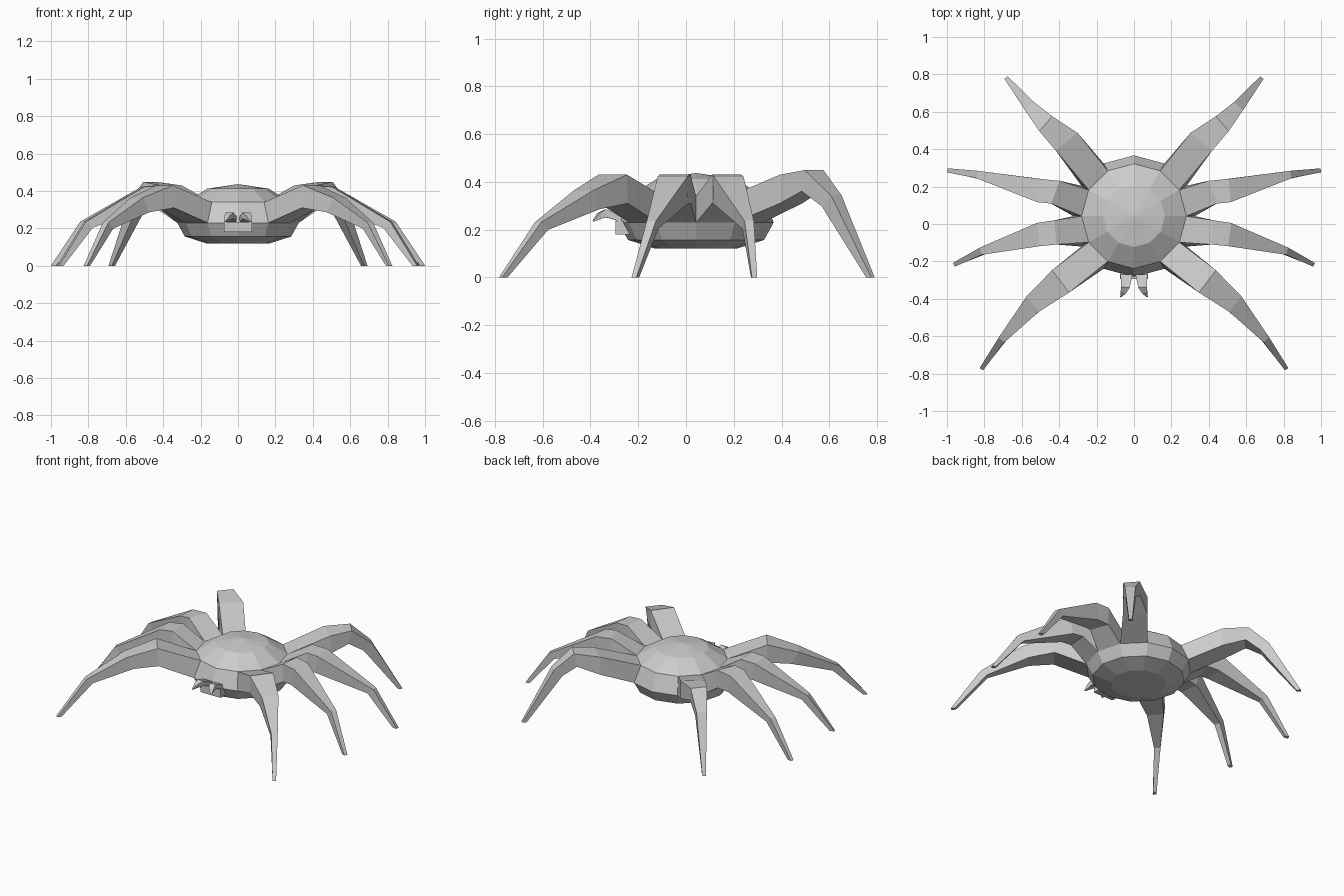
import bpy, bmesh
from math import sin, cos, radians
from mathutils import Vector

if "Cube" in bpy.data.objects:
    bpy.data.objects.remove(bpy.data.objects["Cube"])

CY = 0.042          # body centre along y
LOW = (0.325, 0.23)  # radius, height of the two rings that carry the legs
HIGH = (0.28, 0.34)


def body_point(ring, deg):
    r, z = ring
    return Vector((r * cos(radians(deg)), CY + r * sin(radians(deg)), z))


def finish(name, bm, mirror=False):
    bmesh.ops.recalc_face_normals(bm, faces=bm.faces)
    me = bpy.data.meshes.new(name)
    bm.to_mesh(me)
    bm.free()
    ob = bpy.data.objects.new(name, me)
    bpy.context.collection.objects.link(ob)
    if mirror:
        ob.modifiers.new("Mirror", 'MIRROR').use_mirror_merge = False
    return ob


def skin(bm, rings):
    """Join rings of points into a capped tube."""
    vs = [[bm.verts.new(p) for p in ring] for ring in rings]
    n = len(vs[0])
    for a, b in zip(vs, vs[1:]):
        for i in range(n):
            j = (i + 1) % n
            bm.faces.new((a[i], a[j], b[j], b[i]))
    bm.faces.new(vs[0][::-1])
    bm.faces.new(vs[-1])
    return vs


def section(prev, x, y, z, width, thick, tilt):
    """Four-point cross-section, tilted outwards along the limb."""
    c = Vector((x, y, z))
    out = Vector((x - prev[0], y - prev[1], 0)).normalized()
    side = Vector((-out.y, out.x, 0)) * width / 2
    up = (out * sin(radians(tilt)) + Vector((0, 0, cos(radians(tilt))))) * thick / 2
    return [c + side + up, c - side + up, c - side - up, c + side - up]


# Twelve-sided body with a shallow dome
bm = bmesh.new()
profile = [(0.17, 0.12), (0.285, 0.157), LOW, HIGH, (0.165, 0.412)]
rings = skin(bm, [[body_point(p, k * 30) for k in range(12)] for p in profile])
bmesh.ops.delete(bm, geom=[f for f in bm.faces if len(f.verts) == 12 and
                           f.calc_center_median().z > 0.4], context='FACES_ONLY')
apex = bm.verts.new((0, CY, 0.437))
top = rings[-1]
for i in range(12):
    bm.faces.new((top[i], top[(i + 1) % 12], apex))
finish("body", bm)

# Legs grow from four side panels; each row is x, y, z, width, thickness, tilt
legs = {
    "front_leg": (-60, [(0.39, -0.305, 0.37, 0.15, 0.12, 3),
                        (0.525, -0.415, 0.325, 0.105, 0.09, 30),
                        (0.695, -0.605, 0.215, 0.04, 0.05, 50),
                        (0.808, -0.765, 0, 0.022, 0.028, 90)]),
    "front_middle_leg": (-30, [(0.42, -0.045, 0.37, 0.13, 0.12, 0),
                               (0.50, -0.055, 0.365, 0.125, 0.115, 12),
                               (0.80, -0.14, 0.22, 0.04, 0.05, 50),
                               (0.95, -0.212, 0, 0.022, 0.028, 90)]),
    "rear_middle_leg": (0, [(0.42, 0.17, 0.37, 0.13, 0.12, 0),
                            (0.50, 0.178, 0.365, 0.125, 0.115, 12),
                            (0.82, 0.26, 0.22, 0.04, 0.05, 50),
                            (0.985, 0.285, 0, 0.022, 0.028, 90)]),
    "rear_leg": (30, [(0.36, 0.44, 0.37, 0.15, 0.12, 0),
                      (0.465, 0.53, 0.405, 0.105, 0.09, 12),
                      (0.54, 0.61, 0.32, 0.065, 0.07, 50),
                      (0.675, 0.772, 0, 0.022, 0.028, 90)]),
}
for name, (deg, rows) in legs.items():
    bm = bmesh.new()
    base = [body_point(HIGH, deg + 30), body_point(HIGH, deg),
            body_point(LOW, deg), body_point(LOW, deg + 30)]
    rings, prev = [base], sum(base, Vector()) / 4
    for row in rows:
        rings.append(section(prev, *row))
        prev = row
    skin(bm, rings)
    finish(name, bm, mirror=True)

# Small block at the front that holds the fangs
bm = bmesh.new()
bmesh.ops.create_cube(bm, size=1)
for v in bm.verts:
    v.co = Vector((v.co.x * 0.15, -0.25 + v.co.y * 0.09, 0.208 + v.co.z * 0.055))
finish("mouth", bm)

# Curved fangs
bm = bmesh.new()
rows = [(0.04, -0.27, 0.247, 0.064, 0.03, 0),
        (0.045, -0.335, 0.268, 0.045, 0.035, 10),
        (0.055, -0.36, 0.258, 0.03, 0.025, 35),
        (0.07, -0.388, 0.235, 0.006, 0.006, 60)]
prev, rings = (0.04, -0.2), []
for row in rows:
    rings.append(section(prev, *row))
    prev = row
skin(bm, rings)
finish("fang", bm, mirror=True)
